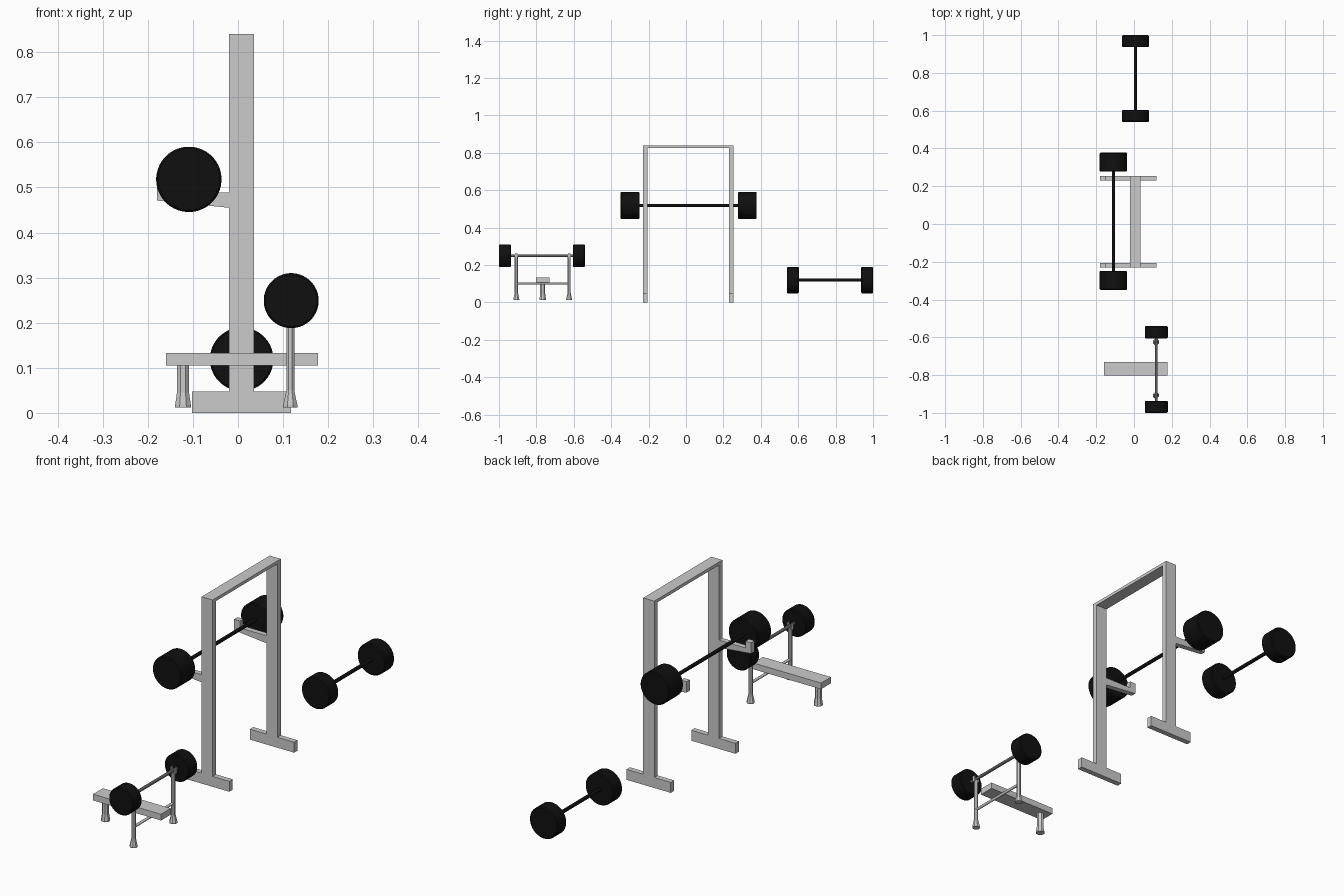
import bpy, bmesh, math
from mathutils import Vector

if "Cube" in bpy.data.objects:
    bpy.data.objects.remove(bpy.data.objects["Cube"])


def material(name, v):
    m = bpy.data.materials.new(name)
    m.diffuse_color = (v, v, v, 1)
    m.use_nodes = True
    m.node_tree.nodes["Principled BSDF"].inputs["Base Color"].default_value = m.diffuse_color
    return m


BLACK = material("black_iron", 0.005)
DARK = material("dark_steel", 0.12)


def finish(name, bm, mat=None, smooth=False):
    bmesh.ops.recalc_face_normals(bm, faces=bm.faces[:])
    me = bpy.data.meshes.new(name)
    bm.to_mesh(me)
    bm.free()
    ob = bpy.data.objects.new(name, me)
    bpy.context.collection.objects.link(ob)
    if mat:
        me.materials.append(mat)
    if smooth:
        bpy.ops.object.select_all(action='DESELECT')
        ob.select_set(True)
        bpy.context.view_layer.objects.active = ob
        bpy.ops.object.shade_smooth_by_angle(angle=math.radians(35))
    return ob


def box(name, x0, x1, y0, y1, z0, z1):
    return prism(name, [(x0, z0), (x1, z0), (x1, z1), (x0, z1)], y0, y1)


def prism(name, pts, y0, y1):
    """Extrude an XZ outline along y."""
    bm = bmesh.new()
    face = bm.faces.new([bm.verts.new((x, y0, z)) for x, z in pts])
    ext = bmesh.ops.extrude_face_region(bm, geom=[face])
    moved = [g for g in ext["geom"] if isinstance(g, bmesh.types.BMVert)]
    bmesh.ops.translate(bm, verts=moved, vec=(0, y1 - y0, 0))
    return finish(name, bm)


def lathe(name, origin, profile, axis, segs, mat=None, smooth=True):
    """Closed solid from (radius, distance) rings along the y or z axis."""
    bm = bmesh.new()
    rings = []
    for r, h in profile:
        ring = []
        for i in range(segs):
            a = 2 * math.pi * (i + 0.5) / segs
            c, s = r * math.cos(a), r * math.sin(a)
            p = Vector((c, h, s)) if axis == 'y' else Vector((c, s, h))
            ring.append(bm.verts.new(p + Vector(origin)))
        rings.append(ring)
    for a, b in zip(rings, rings[1:]):
        for i in range(segs):
            j = (i + 1) % segs
            bm.faces.new((a[i], a[j], b[j], b[i]))
    bm.faces.new(rings[0])
    bm.faces.new(rings[-1])
    return finish(name, bm, mat, smooth)


def barbell(name, x, z, outer0, outer1, width, radius, bar_r, bar_mat):
    # Bar running between two bevelled weights
    lathe(name + "_bar", (x, 0, z),
          [(bar_r, outer0 + width / 2), (bar_r, outer1 - width / 2)], 'y', 16, bar_mat)
    b = 0.004
    for side, y in (("near", outer0), ("far", outer1 - width)):
        lathe(f"{name}_weight_{side}", (x, y, z),
              [(radius - b, 0), (radius, b), (radius, width - b), (radius - b, width)],
              'y', 48, BLACK)


# Squat rack: two T-shaped uprights with hooked arms
ARM = [(-0.02, 0.455), (-0.02, 0.489), (-0.152, 0.489), (-0.152, 0.52),
       (-0.18, 0.52), (-0.18, 0.471)]
for side, y in (("near", -0.23), ("far", 0.23)):
    y1 = y + 0.024
    box(f"rack_foot_{side}", -0.102, 0.118, y, y1, 0, 0.047)
    box(f"rack_post_{side}", -0.02, 0.035, y, y1, 0.047, 0.826)
    prism(f"rack_arm_{side}", ARM, y, y1)
box("rack_top_bar", -0.02, 0.035, -0.23, 0.254, 0.826, 0.84)

# Barbells: on the rack, on the floor, on the bench
barbell("rack_barbell", -0.109, 0.518, -0.349, 0.378, 0.101, 0.0725, 0.008, BLACK)
barbell("floor_barbell", 0.008, 0.119, 0.54, 1.0, 0.064, 0.0705, 0.008, BLACK)
barbell("bench_barbell", 0.118, 0.249, -1.0, -0.541, 0.064, 0.061, 0.007, DARK)

# Bench pad and its rear leg with flared foot
BENCH_Y = -0.766
box("bench_pad", -0.16, 0.178, BENCH_Y - 0.035, BENCH_Y + 0.035, 0.105, 0.133)
lathe("bench_rear_leg", (-0.122, BENCH_Y, 0),
      [(0.019, 0.012), (0.019, 0.017), (0.0145, 0.045), (0.0145, 0.106)], 'z', 8, smooth=False)

# Bench uprights with flared feet and forked bar cradles
for side, s in (("near", -1), ("far", 1)):
    y = BENCH_Y + s * 0.141
    lathe(f"bench_upright_{side}", (0.116, y, 0),
          [(0.017, 0.012), (0.017, 0.017), (0.0095, 0.05), (0.0095, 0.243)],
          'z', 8, smooth=False)
    for tip, x in (("front", 0.105), ("back", 0.125)):
        box(f"bench_cradle_{side}_{tip}", x, x + 0.005, y - 0.007, y + 0.007, 0.235, 0.262)

# Cross rail under the pad, joining the uprights
lathe("bench_cross_rail", (0.116, BENCH_Y, 0.1),
      [(0.006, -0.141), (0.006, 0.141)], 'y', 12)
